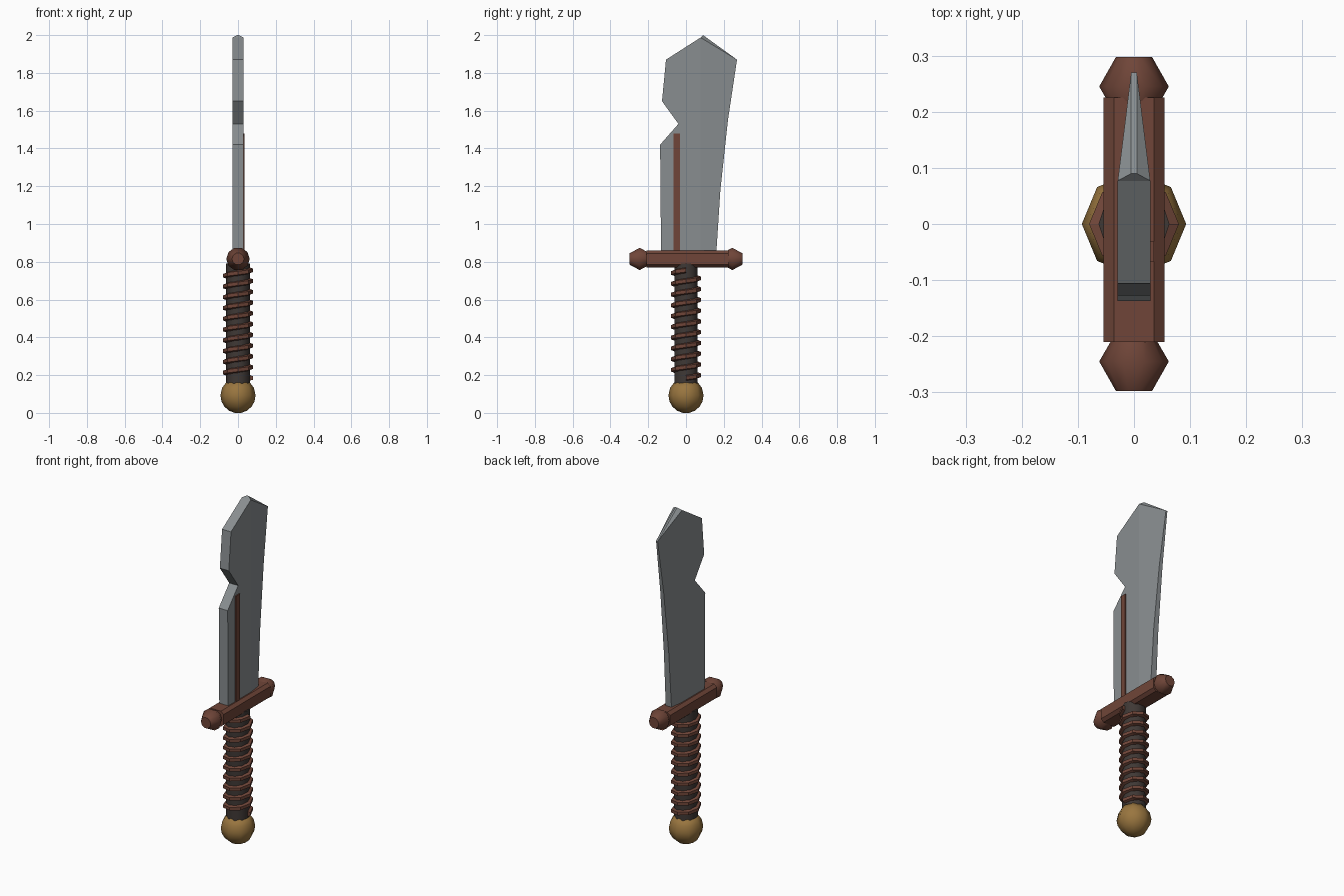
import bpy, bmesh, math
from mathutils import Vector

if "Cube" in bpy.data.objects:
    bpy.data.objects.remove(bpy.data.objects["Cube"])


def material(name, color):
    m = bpy.data.materials.new(name)
    m.diffuse_color = (*color, 1)
    m.use_nodes = True
    m.node_tree.nodes["Principled BSDF"].inputs["Base Color"].default_value = m.diffuse_color
    return m


STEEL = material("steel grey", (0.25, 0.27, 0.28))
LEATHER = material("red brown", (0.16, 0.06, 0.04))
GRIP = material("dark grip", (0.05, 0.04, 0.036))
BRASS = material("brass", (0.32, 0.18, 0.05))


def finish(name, bm, mat, smooth=None):
    bmesh.ops.recalc_face_normals(bm, faces=bm.faces)
    mesh = bpy.data.meshes.new(name)
    bm.to_mesh(mesh)
    bm.free()
    mesh.materials.append(mat)
    ob = bpy.data.objects.new(name, mesh)
    bpy.context.collection.objects.link(ob)
    if smooth:
        bpy.ops.object.select_all(action='DESELECT')
        ob.select_set(True)
        bpy.context.view_layer.objects.active = ob
        bpy.ops.object.shade_smooth_by_angle(angle=math.radians(smooth))
    return ob


def loft(name, rings, mat, smooth=None, caps=True):
    """Skin a list of equal-length point rings."""
    bm = bmesh.new()
    vs = [[bm.verts.new(p) for p in ring] for ring in rings]
    n = len(vs[0])
    for a, b in zip(vs, vs[1:]):
        for i in range(n):
            j = (i + 1) % n
            bm.faces.new((a[i], a[j], b[j], b[i]))
    if caps:
        bm.faces.new(vs[0])
        bm.faces.new(vs[-1])
    return finish(name, bm, mat, smooth)


def circle(n, r, place):
    return [place(r * math.cos(2 * math.pi * i / n), r * math.sin(2 * math.pi * i / n))
            for i in range(n)]


# Blade: flat notched back, bevelled towards the cutting edge
HALF, THIN, RIDGE = 0.029, 0.005, 0.077
back = [(-0.132, 0.84), (-0.137, 1.42), (-0.04, 1.53), (-0.127, 1.65), (-0.106, 1.87)]
ridge_top, ridge_low, peak = (RIDGE, 1.987), (RIDGE, 0.84), (0.09, 2.0)
edge = [(0.27, 1.87), (0.222, 1.55), (0.182, 1.18), (0.16, 0.84)]


def half_width(p):
    if p == peak:
        return THIN
    t = max(0, (p[0] - RIDGE) / (edge[0][0] - RIDGE))
    return HALF + (THIN - HALF) * t


bm = bmesh.new()
outline = back + [ridge_top, peak] + edge + [ridge_low]
sides = [{p: bm.verts.new((s * half_width(p), *p)) for p in outline} for s in (1, -1)]
for side in sides:
    bm.faces.new([side[p] for p in back + [ridge_top, ridge_low]])
    bm.faces.new([side[p] for p in [ridge_top] + edge + [ridge_low]])
    bm.faces.new([side[p] for p in (ridge_top, peak, edge[0])])
for p, q in zip(outline, outline[1:] + outline[:1]):
    bm.faces.new((sides[0][p], sides[0][q], sides[1][q], sides[1][p]))
finish("blade", bm, STEEL)

# Rail strip on one flat of the blade
bm = bmesh.new()
bmesh.ops.create_cube(bm, size=1)
for v in bm.verts:
    v.co = Vector((0.031 + v.co.x * 0.009, -0.049 + v.co.y * 0.036, 1.16 + v.co.z * 0.64))
finish("blade_rail", bm, LEATHER)

# Crossguard: chamfered bar with a round knob at each end
GZ = 0.815
bar = [(0.054, 0.03), (0.036, 0.045), (-0.036, 0.045), (-0.054, 0.03),
       (-0.054, -0.03), (-0.036, -0.045), (0.036, -0.045), (0.054, -0.03)]
loft("crossguard", [[(x, y, GZ + z) for x, z in bar] for y in (-0.21, 0.225)], LEATHER)
for label, s in (("front", -1), ("back", 1)):
    rings = [circle(10, r, lambda a, b, y=y: (a, s * y, GZ + b))
             for r, y in ((0.032, 0.193), (0.062, 0.245), (0.032, 0.298))]
    loft(label + "_guard_knob", rings, LEATHER, 60)

# Grip core
loft("grip", [circle(10, 0.063, lambda a, b, z=z: (a, b, z)) for z in (0.13, 0.79)], GRIP, 40)

# Spiral cord wound around the grip
TURNS, STEPS, Z0, Z1 = 10, 8, 0.185, 0.755
rings = []
for i in range(TURNS * STEPS + 1):
    a = 2 * math.pi * i / STEPS
    z = Z0 + (Z1 - Z0) * i / (TURNS * STEPS)
    rings.append([(r * math.cos(a), r * math.sin(a), z + dz)
                  for r, dz in ((0.058, -0.016), (0.08, -0.009), (0.08, 0.009), (0.058, 0.016))])
loft("grip_cord", rings, LEATHER)

# Pommel: eight-sided ball, cut flat where it meets the grip
rings = []
for deg in (-80, -60, -40, -20, 0, 25, 48):
    t = math.radians(deg)
    z = 0.093 + 0.093 * math.sin(t) * (1 / math.sin(math.radians(80)) if deg < 0 else 1)
    rings.append(circle(8, 0.093 * math.cos(t), lambda a, b, z=z: (a, b, z)))
loft("pommel", rings, BRASS, 60)
